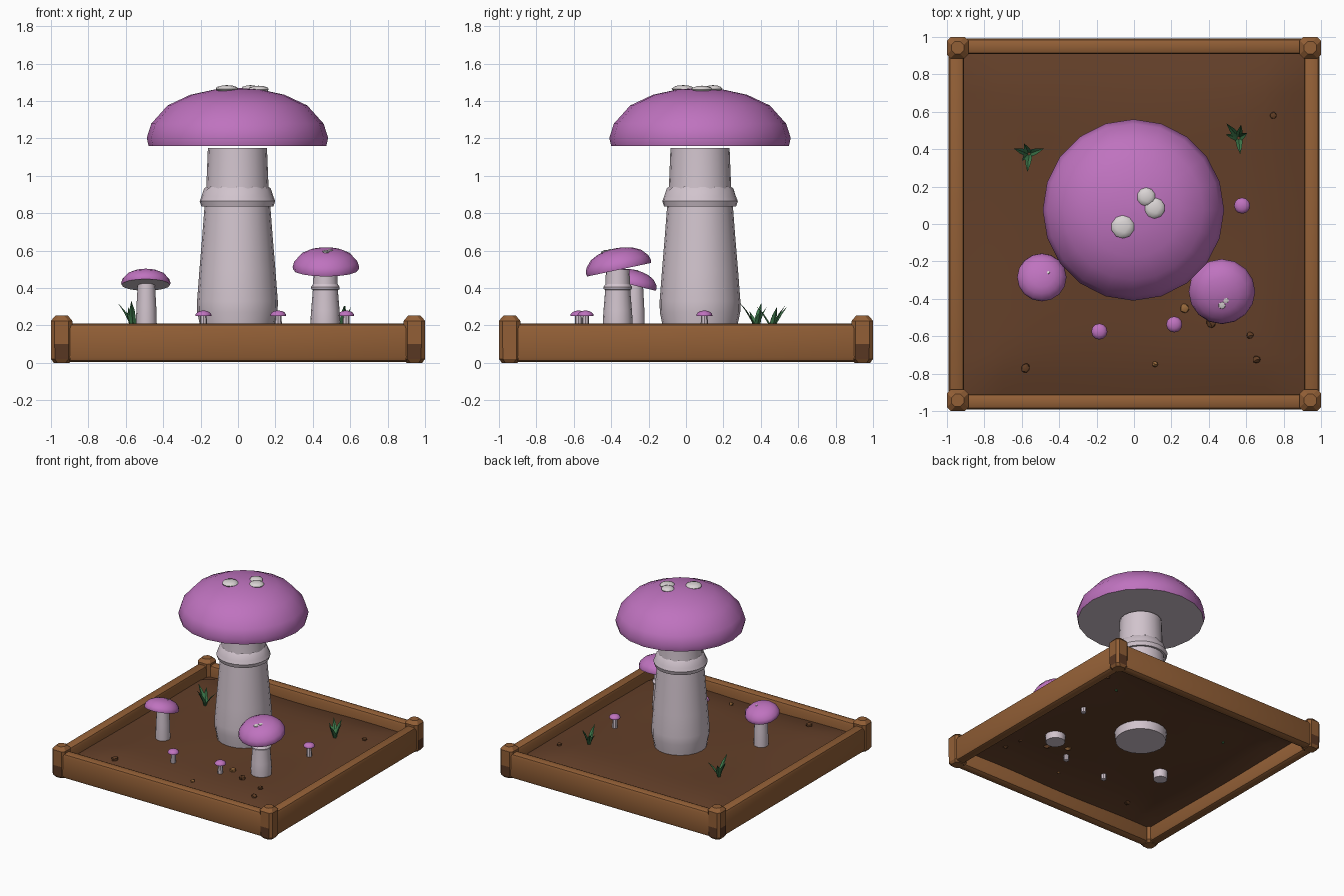
import bpy, bmesh, math, random
from mathutils import Vector, Matrix

if "Cube" in bpy.data.objects:
    bpy.data.objects.remove(bpy.data.objects["Cube"])

random.seed(4)


def mat(name, rgb):
    m = bpy.data.materials.new(name)
    m.diffuse_color = (*rgb, 1)
    m.use_nodes = True
    m.node_tree.nodes["Principled BSDF"].inputs["Base Color"].default_value = m.diffuse_color
    return m


PURPLE = mat("purple cap", (0.52, 0.17, 0.52))
PALE = mat("pale stem", (0.64, 0.55, 0.61))
SPOT = mat("spot white", (0.70, 0.66, 0.66))
WOOD = mat("wood", (0.29, 0.115, 0.037))
DARK = mat("dark wood", (0.10, 0.038, 0.016))
SOIL = mat("soil", (0.125, 0.05, 0.022))
PEBBLE = mat("brown pebble", (0.12, 0.048, 0.018))
TAN = mat("tan pebble", (0.29, 0.13, 0.04))
LEAF = mat("leaf green", (0.05, 0.20, 0.075))


def finish(name, bm, mats, angle=35):
    me = bpy.data.meshes.new(name)
    bm.to_mesh(me)
    bm.free()
    for m in mats:
        me.materials.append(m)
    ob = bpy.data.objects.new(name, me)
    bpy.context.collection.objects.link(ob)
    bpy.ops.object.select_all(action='DESELECT')
    ob.select_set(True)
    bpy.context.view_layer.objects.active = ob
    if angle:
        bpy.ops.object.shade_smooth_by_angle(angle=math.radians(angle))
    return ob


def loft(bm, rings, bands=None):
    """Skin closed loops of points, capping both ends; bands gives a material per step."""
    loops = [[bm.verts.new(p) for p in r] for r in rings]
    n = len(loops[0])
    for k, (a, b) in enumerate(zip(loops, loops[1:])):
        for i in range(n):
            j = (i + 1) % n
            f = bm.faces.new((a[i], a[j], b[j], b[i]))
            f.material_index = bands[k] if bands else 0
    start = bm.faces.new(loops[0][::-1])
    end = bm.faces.new(loops[-1])
    if bands:
        start.material_index, end.material_index = bands[0], bands[-1]


def circle(r, z, n, wave=0):
    return [(r * math.cos(math.tau * i / n), r * math.sin(math.tau * i / n),
             z + wave * (-1) ** i) for i in range(n)]


def lathe(name, profile, n, mats, place, bands=None, wave_row=None, wave=0):
    bm = bmesh.new()
    loft(bm, [circle(r, z, n, wave if k == wave_row else 0)
              for k, (r, z) in enumerate(profile)], bands)
    bm.transform(place)
    return finish(name, bm, mats)


# Cap profile in units of cap radius: pale underside, then the purple dome
DOME = [(0.95, 0.0), (0.98, 0.0), (1.0, 0.09), (0.95, 0.25), (0.77, 0.455),
        (0.52, 0.575), (0.25, 0.635), (0.04, 0.65)]


def cap(name, x, y, z, r, n, tilt=0, squash=1.0):
    place = Matrix.Translation((x, y, z)) @ Matrix.Rotation(math.radians(tilt), 4, 'X')
    lathe(name, [(a * r, b * r * squash) for a, b in DOME], n, [PURPLE, PALE],
          place, [1] + [0] * 6)
    return place


def blob(name, place, r, flat, material, subdiv=1, jitter=0):
    bm = bmesh.new()
    bmesh.ops.create_icosphere(bm, subdivisions=subdiv, radius=1)
    for v in bm.verts:
        v.co *= 1 + random.uniform(-jitter, jitter)
    bm.transform(place @ Matrix.Diagonal((r, r, flat, 1)))
    return finish(name, bm, [material], 40)


def at(x, y, z=0):
    return Matrix.Translation((x, y, z))


# Soil: one mounded sheet
def soil_height(x, y):
    edge = min(1, (0.93 - max(abs(x), abs(y))) / 0.35)
    return 0.115 + 0.06 * edge * (2 - edge) + 0.006 * math.sin(5 * x + 2) * math.cos(4 * y)


bm = bmesh.new()
bmesh.ops.create_grid(bm, x_segments=16, y_segments=16, size=0.93)
for v in bm.verts:
    v.co.z = soil_height(v.co.x, v.co.y)
finish("soil", bm, [SOIL], 60)

# Wooden frame: four rounded beams
for i, side in enumerate(("right", "back", "left", "front")):
    bm = bmesh.new()
    bmesh.ops.create_cube(bm, size=1)
    bm.transform(at(0.95, 0, 0.107) @ Matrix.Diagonal((0.084, 1.86, 0.205, 1)))
    bmesh.ops.bevel(bm, geom=bm.edges[:], offset=0.025, segments=2,
                    profile=0.5, affect='EDGES')
    bm.transform(Matrix.Rotation(i * math.pi / 2, 4, 'Z'))
    finish(side + "_beam", bm, [WOOD], 40)


# Corner posts: chamfered square columns with worn dark lower faces
def octagon(w, z, c=0.02):
    e = w - c
    return [(w, -e, z), (w, e, z), (e, w, z), (-e, w, z),
            (-w, e, z), (-w, -e, z), (-e, -w, z), (e, -w, z)]


for sx in (-1, 1):
    for sy in (-1, 1):
        bm = bmesh.new()
        loft(bm, [octagon(0.042, 0), octagon(0.056, 0.02), octagon(0.057, 0.10),
                  octagon(0.057, 0.225), octagon(0.034, 0.252)])
        bm.normal_update()
        for f in bm.faces:
            n, z = f.normal, f.calc_center_median().z
            worn = n.y * sy > 0.95 or (n.x * sx > 0.95 and sy > 0)
            if worn and 0.02 < z < 0.1:
                f.material_index = 1
        bm.transform(at(0.943 * sx, 0.943 * sy))
        finish("corner_post", bm, [WOOD, DARK], 25)

# Large mushroom
BX, BY = -0.003, 0.075
lathe("large_stem", [(0.19, 0.11), (0.2, 0.2), (0.215, 0.27), (0.216, 0.33), (0.203, 0.5),
                     (0.188, 0.68), (0.175, 0.85), (0.166, 0.95), (0.158, 1.15)],
      20, [PALE], at(BX, BY))
lathe("large_stem_skirt", [(0.17, 0.835), (0.192, 0.835), (0.202, 0.865), (0.192, 0.89),
                           (0.178, 0.925), (0.16, 0.945)],
      24, [PALE], at(BX, BY), wave_row=4, wave=0.008)
cap("large_cap", BX, BY, 1.16, 0.485, 20, squash=0.98)
for x, y, z, r in ((-0.06, -0.015, 1.465, 0.062), (0.065, 0.145, 1.465, 0.05),
                   (0.11, 0.085, 1.462, 0.056)):
    blob("large_cap_spot", at(x, y, z), r, 0.02, SPOT, 2)

# Medium mushroom, leaning forward
lathe("medium_stem", [(0.073, 0.12), (0.08, 0.22), (0.076, 0.28), (0.067, 0.39), (0.063, 0.50)],
      16, [PALE], at(0.467, -0.365))
lathe("medium_stem_skirt", [(0.065, 0.39), (0.074, 0.392), (0.077, 0.405), (0.06, 0.43)],
      16, [PALE], at(0.467, -0.365))
tilted = cap("medium_cap", 0.47, -0.358, 0.498, 0.178, 16, tilt=12, squash=1.0)
for x, y, r in ((0.0, -0.055, 0.022), (0.022, -0.028, 0.018)):
    blob("medium_cap_spot", tilted @ at(x, y, 0.11), r, 0.009, SPOT)

# Small mushroom, leaning backward
lathe("small_stem", [(0.053, 0.11), (0.056, 0.2), (0.053, 0.3), (0.046, 0.425)],
      14, [PALE], at(-0.49, -0.275))
tilted = cap("small_cap", -0.493, -0.288, 0.417, 0.132, 16, tilt=-14, squash=0.95)
blob("small_cap_spot", tilted @ at(0.035, 0.01, 0.079), 0.009, 0.005, SPOT)

# Tiny mushrooms
for x, y in ((-0.185, -0.575), (0.215, -0.537), (0.578, 0.098)):
    lathe("tiny_stem", [(0.02, 0.13), (0.02, 0.2), (0.017, 0.255)], 8, [PALE], at(x, y))
    cap("tiny_cap", x, y, 0.25, 0.043, 12, squash=1.05)

# Pebbles
for x, y, r, m in ((0.27, -0.45, 0.027, TAN), (0.41, -0.53, 0.028, PEBBLE),
                   (0.62, -0.595, 0.021, PEBBLE), (0.655, -0.725, 0.023, PEBBLE),
                   (0.113, -0.75, 0.017, TAN), (-0.58, -0.77, 0.027, PEBBLE),
                   (0.745, 0.58, 0.02, PEBBLE)):
    blob("pebble", at(x, y, soil_height(x, y) + 0.006), r, r * 0.85, m, 1, 0.1)


# Grass tufts: curved, folded blades fanned from one root
def tuft(name, x, y, blades):
    bm = bmesh.new()
    for deg, reach, tall in blades:
        d = Vector((math.cos(math.radians(deg)), math.sin(math.radians(deg)), 0))
        s = Vector((-d.y, d.x, 0))
        rows = []
        for t, w in ((0, 0.008), (0.35, 0.019), (0.7, 0.014), (1, 0.001)):
            c = Vector((x, y, 0.165)) + d * reach * t ** 1.7 + Vector((0, 0, tall * t))
            rows.append([bm.verts.new(p) for p in (c - s * w, c + d * w * 0.5, c + s * w)])
        for a, b in zip(rows, rows[1:]):
            for i in (0, 1):
                bm.faces.new((a[i], a[i + 1], b[i + 1], b[i]))
    finish(name, bm, [LEAF], 20)


tuft("left_grass", -0.562, 0.375, ((160, 0.085, 0.155), (20, 0.085, 0.12),
                                   (265, 0.095, 0.165), (115, 0.06, 0.13), (225, 0.05, 0.11)))
tuft("right_grass", 0.56, 0.46, ((130, 0.10, 0.13), (275, 0.085, 0.14),
                                 (165, 0.07, 0.11), (30, 0.05, 0.13), (80, 0.07, 0.14)))
